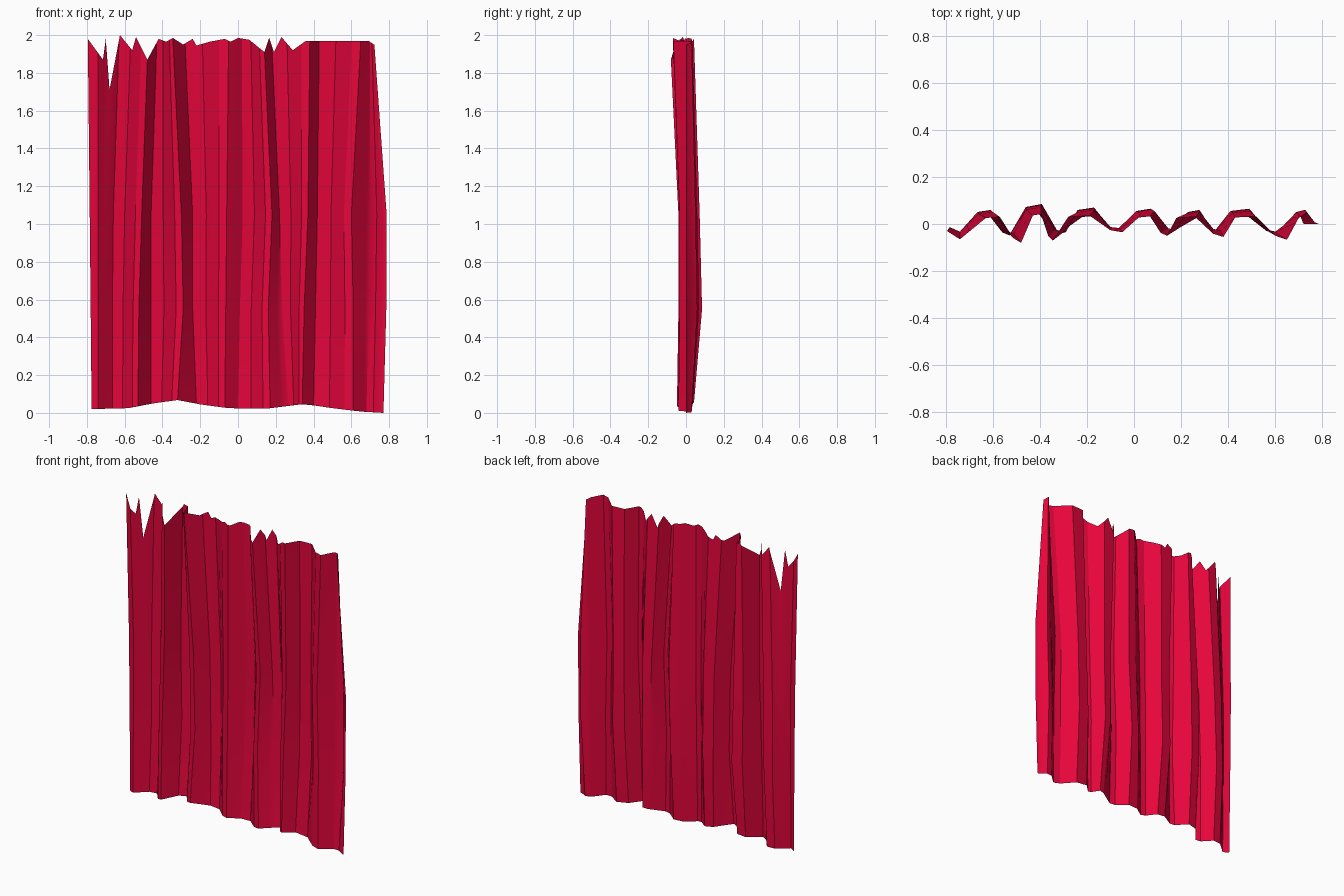
import bpy, bmesh, math

if "Cube" in bpy.data.objects:
    bpy.data.objects.remove(bpy.data.objects["Cube"])

def interp(x, xs, ys):
    if x <= xs[0]:
        return ys[0]
    for i in range(len(xs) - 1):
        if x <= xs[i + 1]:
            t = (x - xs[i]) / max(xs[i + 1] - xs[i], 1e-9)
            return ys[i] + t * (ys[i + 1] - ys[i])
    return ys[-1]

# Fold depth: front crease before each pleat, and back crest of each pleat
FRONT = [-.065, -.08, -.07, -.035, -.05, -.055, -.067]
BACK = [.06, .085, .07, .065, .06, .065, .06]

# Rows: height, left edge, pleat starts, pleat crests, right edge, front factor, back factor
ROWS = [
    (0.0, -.775, [-.74, -.53, -.32, -.07, .17, .34, .61],
     [-.665, -.46, -.22, .0, .265, .40, .68], .77, .6, .5),
    (.55, -.78, [-.74, -.525, -.29, -.065, .16, .35, .61],
     [-.665, -.46, -.24, .01, .23, .41, .69], .785, .5, 1.0),
    (1.05, -.785, [-.74, -.51, -.30, -.06, .18, .37, .60],
     [-.66, -.46, -.24, .025, .22, .42, .70], .787, .5, .85),
    (2.0, -.795, [-.74, -.48, -.345, -.05, .14, .38, .65],
     [-.63, -.43, -.28, .02, .18, .43, .70], .722, 1.0, .5),
]

# Torn top edge and gently waved hem as (x, z)
TOP = [(-.795, 1.98), (-.715, 1.87), (-.70, 1.98), (-.68, 1.71), (-.625, 2.0),
       (-.56, 1.92), (-.54, 1.99), (-.48, 1.87), (-.42, 1.98), (-.38, 1.965),
       (-.345, 1.985), (-.29, 1.95), (-.24, 1.98), (-.22, 1.945), (-.15, 1.965),
       (-.07, 1.98), (-.04, 1.965), (0, 1.985), (.06, 1.975), (.14, 1.91),
       (.165, 1.985), (.19, 1.91), (.23, 1.99), (.29, 1.92), (.36, 1.97),
       (.69, 1.97), (.72, 1.95)]
HEM = [(-.78, .02), (-.58, .025), (-.45, .05), (-.32, .068), (-.2, .045), (-.05, .025),
       (.15, .022), (.35, .047), (.5, .025), (.65, .007), (.77, 0)]

def row_profile(row):
    z, left, starts, crests, right, ff, bf = row
    xs, ys = [left], [-.03 * ff]
    for i, (a, b) in enumerate(zip(starts, crests)):
        last = i == len(starts) - 1
        nxt = right if last else starts[i + 1]
        front_next = 0.01 if last else FRONT[i + 1] * ff
        xs += [a, b, b + .4 * (nxt - b), b + .78 * (nxt - b)]
        ys += [FRONT[i] * ff, BACK[i] * bf * .85, BACK[i] * bf, front_next * .75]
    return xs + [right], ys + [0.0]

profiles = [row_profile(r) for r in ROWS]
top_x = profiles[-1][0]
index = list(range(len(top_x)))

# Columns: every pleat crease, plus one for each torn point
columns = set(float(i) for i in index)
columns |= {round(interp(x, top_x, index), 3) for x, _ in TOP}
columns = sorted(columns)

# Curtain cloth
bm = bmesh.new()
grid = []
for r, (row, (xs, ys)) in enumerate(zip(ROWS, profiles)):
    line = []
    for u in columns:
        x, y, z = interp(u, index, xs), interp(u, index, ys), row[0]
        if r == 0:
            z = interp(x, *zip(*HEM))
        elif r == len(ROWS) - 1:
            z = interp(x, *zip(*TOP))
        line.append(bm.verts.new((x, y, z)))
    grid.append(line)
for low, high in zip(grid, grid[1:]):
    for i in range(len(columns) - 1):
        bm.faces.new((low[i], low[i + 1], high[i + 1], high[i]))

mesh = bpy.data.meshes.new("curtain")
bm.to_mesh(mesh)
bm.free()
curtain = bpy.data.objects.new("curtain", mesh)
bpy.context.collection.objects.link(curtain)

# Crimson cloth
mat = bpy.data.materials.new("crimson_cloth")
mat.diffuse_color = (.8, .0016, .045, 1)
mat.use_nodes = True
mat.node_tree.nodes["Principled BSDF"].inputs["Base Color"].default_value = mat.diffuse_color
mesh.materials.append(mat)

bpy.context.view_layer.objects.active = curtain
curtain.select_set(True)
bpy.ops.object.shade_smooth_by_angle(angle=math.radians(30))
